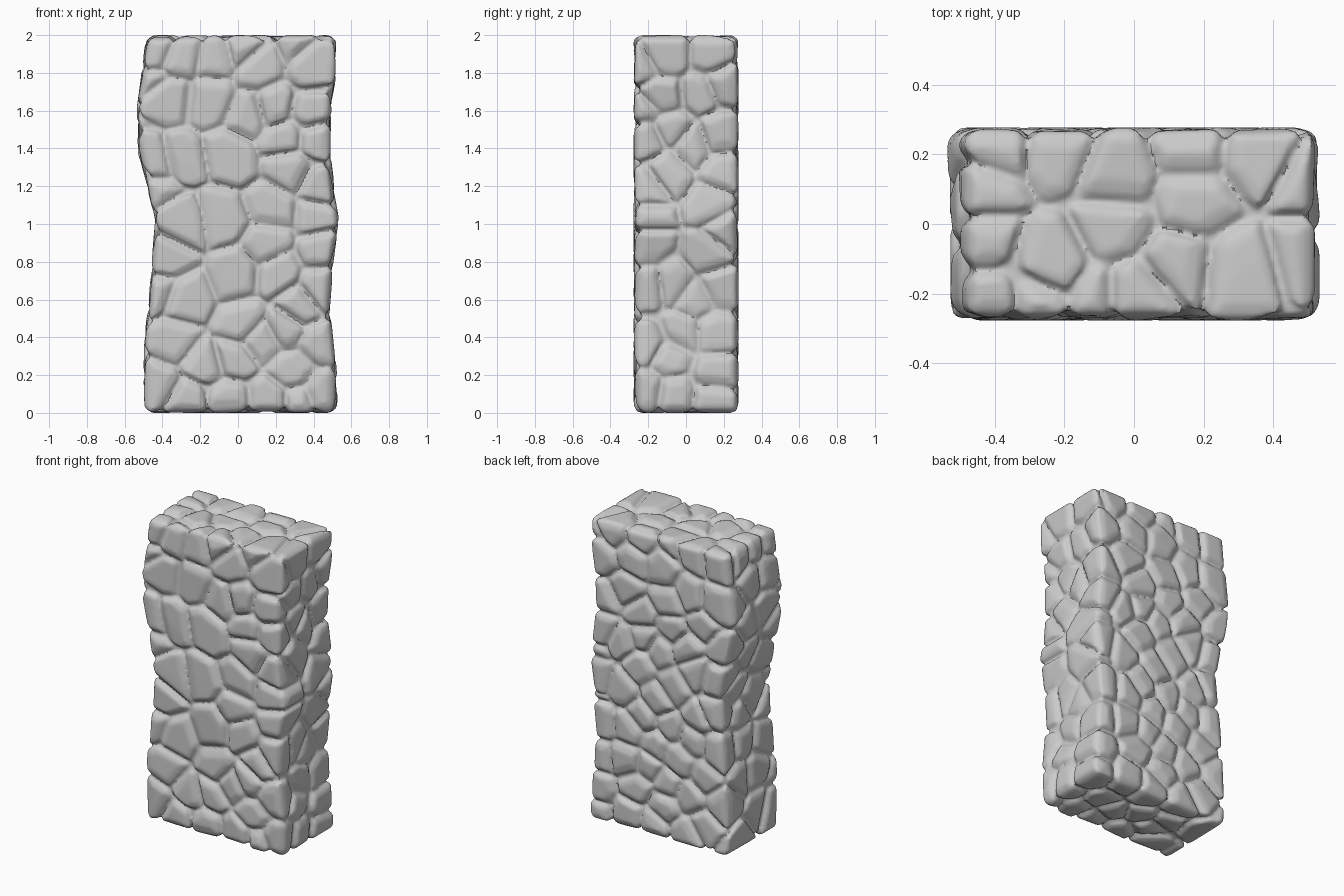
import bpy, bmesh, random
from math import radians
from mathutils import Vector

if "Cube" in bpy.data.objects:
    bpy.data.objects.remove(bpy.data.objects["Cube"])

random.seed(7)
HX, HY, H = 0.507, 0.277, 2.0     # half width, half depth, height before warping
DEPTH = 0.07                      # stone centres lie this far under the surface
GAP = 0.001                       # half the joint width
CORE = 0.036                      # depth of the joints

# wavy left and right outlines of the wall, one value per 0.2 of height
LEFT = [-.495, -.5, -.497, -.472, -.456, -.442, -.478, -.533, -.537, -.51, -.49]
RIGHT = [.525, .528, .503, .495, .508, .535, .508, .49, .497, .518, .533]


def warp(co):
    t = min(max(co.z / 0.2, 0), 9.999)
    i = int(t)
    f = t - i
    f = f * f * (3 - 2 * f)
    lo = LEFT[i] + (LEFT[i + 1] - LEFT[i]) * f
    hi = RIGHT[i] + (RIGHT[i + 1] - RIGHT[i]) * f
    return Vector((lo + (hi - lo) * (co.x + HX) / (2 * HX), co.y, co.z))


# stone centres: front (x, z), right side (y, z), top (x, y)
FRONT = [(-.43, 1.94), (-.31, 1.9), (-.12, 1.89), (.1, 1.83), (.39, 1.82), (-.35, 1.65),
         (-.14, 1.65), (.08, 1.58), (.2, 1.62), (.4, 1.6), (.26, 1.45), (.46, 1.44),
         (-.3, 1.36), (-.03, 1.36), (.28, 1.3), (.43, 1.2), (-.47, 1.36), (-.33, 1.0),
         (-.12, 1.03), (.15, 1.08), (.4, 1.03), (.13, .9), (.43, .88), (-.3, .6),
         (-.04, .73), (.2, .74), (.32, .56), (.46, .66), (-.35, .38), (-.19, .25),
         (-.03, .28), (.12, .38), (.25, .45), (.27, .22), (.44, .12), (.02, .47),
         (.43, .36), (-.43, .16), (-.28, .07), (-.07, .07), (.15, .07), (-.41, .82)]
SIDE = [(-.1, 1.88), (.14, 1.88), (-.12, 1.68), (.07, 1.7), (.2, 1.75), (-.08, 1.5),
        (.03, 1.42), (.18, 1.47), (-.1, 1.28), (.14, 1.1), (-.12, 1.06), (-.1, .9),
        (.12, .85), (.23, .87), (-.07, .68), (.05, .6), (.18, .66), (.15, .43),
        (-.02, .43), (-.08, .29), (.16, .2), (-.06, .1), (.15, .06), (.2, 1.28)]
TOP = [(-.27, -.1), (-.25, .2), (-.07, .13), (-.08, .0), (.15, .07), (.15, .2), (.1, -.12),
       (.28, -.14), (.42, .05), (.33, .2), (-.44, .1), (.0, -.22), (-.4, .22)]

IX, IY = HX - DEPTH, HY - DEPTH


def inside(x, y, z):
    return Vector((max(-IX, min(IX, x)), max(-IY, min(IY, y)), max(DEPTH, min(H - DEPTH, z))))


seeds = [inside(x, -HY, z) for x, z in FRONT]


def add(p, dist):
    if all((p - q).length > dist for q in seeds):
        seeds.append(p)


for y, z in SIDE:
    add(inside(HX, y, z), 0.11)
for x, y in TOP:
    add(inside(x, y, H), 0.11)
# remaining faces: scattered stones of mixed size
for n in range(3000):
    x, y, z = random.uniform(-HX, HX), random.uniform(-HY, HY), random.uniform(0, H)
    p = random.choices([(x, HY, z), (-HX, y, z), (x, y, 0)], [4, 2, 1])[0]
    add(inside(*p), random.uniform(0.14, 0.24) if n < 2000 else 0.145)


def cut(bm, point, normal):
    geom = bm.verts[:] + bm.edges[:] + bm.faces[:]
    r = bmesh.ops.bisect_plane(bm, geom=geom, dist=1e-5, plane_co=point,
                               plane_no=normal, clear_outer=True)
    edges = [e for e in r["geom_cut"] if isinstance(e, bmesh.types.BMEdge) and e.is_boundary]
    if edges:
        bmesh.ops.holes_fill(bm, edges=edges, sides=0)


def in_core(v):
    m = CORE + .02
    return abs(v.x) < HX - m and abs(v.y) < HY - m and m < v.z < H - m


def chamfer(bm, lo, hi, min_angle):
    """Irregular plane cuts along the exposed edges."""
    bmesh.ops.recalc_face_normals(bm, faces=bm.faces[:])
    planes = []
    for e in bm.edges:
        mid = (e.verts[0].co + e.verts[1].co) / 2
        if len(e.link_faces) == 2 and e.calc_length() > .015 and not in_core(mid):
            a, b = (f.normal.copy() for f in e.link_faces)
            if a.angle(b, 0) > min_angle:
                w = random.uniform(.38, .62)
                n = (a * w + b * (1 - w)).normalized()
                planes.append((mid - n * random.uniform(lo, hi), n))
    for p, n in planes:
        cut(bm, p, n)


def make_stone(i, target):
    s = seeds[i]
    bm = bmesh.new()
    bmesh.ops.create_cube(bm, size=1)
    for v in bm.verts:
        v.co = Vector((v.co.x * 2 * HX, v.co.y * 2 * HY, (v.co.z + .5) * H))
    # slightly tilted and set-back outer faces
    back = random.choice([0, 0, .003, .006, .01])
    for n, reach in (((1, 0, 0), HX - s.x), ((-1, 0, 0), HX + s.x), ((0, 1, 0), HY - s.y),
                     ((0, -1, 0), HY + s.y), ((0, 0, 1), H - s.z), ((0, 0, -1), s.z)):
        if reach < DEPTH + .01:
            n = Vector(n)
            tilt = Vector([random.uniform(-.05, .05) for _ in range(3)])
            cut(bm, s + n * (reach - back), (n + tilt).normalized())
    # cell walls against the neighbouring stones
    for q in sorted(seeds, key=lambda q: (q - s).length)[1:32]:
        d = (q - s).normalized()
        cut(bm, (s + q) / 2 - d * GAP, d)
    chamfer(bm, .016, .026, .5)
    chamfer(bm, .003, .007, .5)
    # closed convex stone, added to the wall
    pts = [warp(v.co) for v in bm.verts]
    bm.free()
    vs = [target.verts.new(p) for p in pts]
    r = bmesh.ops.convex_hull(target, input=vs)
    spare = [v for v in r["geom_interior"] if isinstance(v, bmesh.types.BMVert)]
    bmesh.ops.delete(target, geom=spare, context="VERTS")


# mortar core that closes the joints
wall = bmesh.new()
bmesh.ops.create_cube(wall, size=1)
for v in wall.verts:
    v.co = Vector((v.co.x * 2 * (HX - CORE), v.co.y * 2 * (HY - CORE),
                   H / 2 + v.co.z * (H - 2 * CORE)))
for k in range(1, 40):
    bmesh.ops.bisect_plane(wall, geom=wall.verts[:] + wall.edges[:] + wall.faces[:],
                           plane_co=(0, 0, k * .05), plane_no=(0, 0, 1))
for v in wall.verts:
    v.co = warp(v.co)

# stones around it
for i in range(len(seeds)):
    make_stone(i, wall)

me = bpy.data.meshes.new("stone_wall")
wall.to_mesh(me)
wall.free()
ob = bpy.data.objects.new("stone_wall", me)
bpy.context.collection.objects.link(ob)
ob.select_set(True)
bpy.context.view_layer.objects.active = ob

# fuse into one worn surface
m = ob.modifiers.new("fuse", "REMESH")
m.mode = "VOXEL"
m.voxel_size = 0.011
m = ob.modifiers.new("wear", "SMOOTH")
m.factor, m.iterations = 0.5, 2
for name in ("fuse", "wear"):
    bpy.ops.object.modifier_apply(modifier=name)
bpy.ops.object.shade_smooth_by_angle(angle=radians(40))
